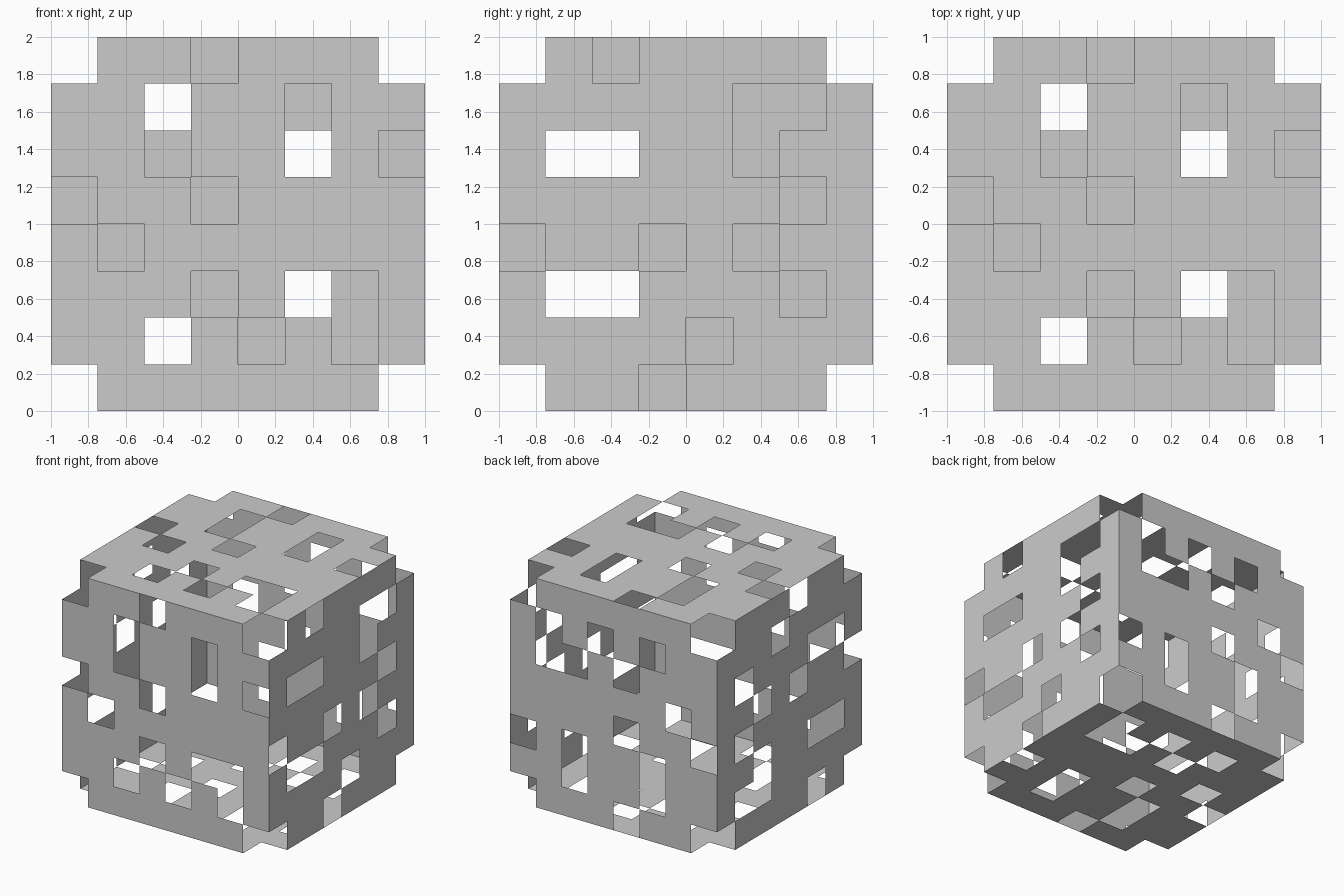
import bpy, bmesh
from math import radians
from mathutils import Matrix, Vector

if "Cube" in bpy.data.objects:
    bpy.data.objects.remove(bpy.data.objects["Cube"])

N = 8            # cells per panel side
CELL = 2 / N

# Panel patterns, top row first: '#' is solid, '.' is open
WRAP_PATTERN = [
    ".##.###.",
    "##.##.##",
    "##.##.#.",
    ".##.####",
    "#.######",
    "###.#..#",
    "##.#.#.#",
    ".######.",
]
SIDE_PATTERN = [
    ".#.####.",
    "#####..#",
    "#..##.##",
    "######.#",
    ".##.#.##",
    "#..###.#",
    "####.###",
    ".##.###.",
]


def panel(name, pattern, orient):
    """Thin square sheet with open cells, placed on one side of the cube."""
    bm = bmesh.new()
    bmesh.ops.create_grid(bm, x_segments=N, y_segments=N, size=1)
    holes = []
    for f in bm.faces:
        c = f.calc_center_median()
        col, row = int((c.x + 1) / CELL), int((c.y + 1) / CELL)
        if pattern[N - 1 - row][col] == ".":
            holes.append(f)
    bmesh.ops.delete(bm, geom=holes, context="FACES")
    place = Matrix.Translation((0, 0, 1)) @ orient @ Matrix.Translation((0, 0, 1))
    bm.transform(place)
    mesh = bpy.data.meshes.new(name)
    bm.to_mesh(mesh)
    bm.free()
    ob = bpy.data.objects.new(name, mesh)
    bpy.context.collection.objects.link(ob)
    return ob


# Four panels wrapped around the x axis
for k, name in enumerate(["top_panel", "front_panel", "bottom_panel", "back_panel"]):
    panel(name, WRAP_PATTERN, Matrix.Rotation(radians(90 * k), 4, "X"))

# Right panel (sheet x -> y, sheet y -> z) and its half-turn on the left
to_right = Matrix(((0, 0, 1, 0), (1, 0, 0, 0), (0, 1, 0, 0), (0, 0, 0, 1)))
panel("right_panel", SIDE_PATTERN, to_right)
panel("left_panel", SIDE_PATTERN, Matrix.Rotation(radians(180), 4, "Y") @ to_right)
